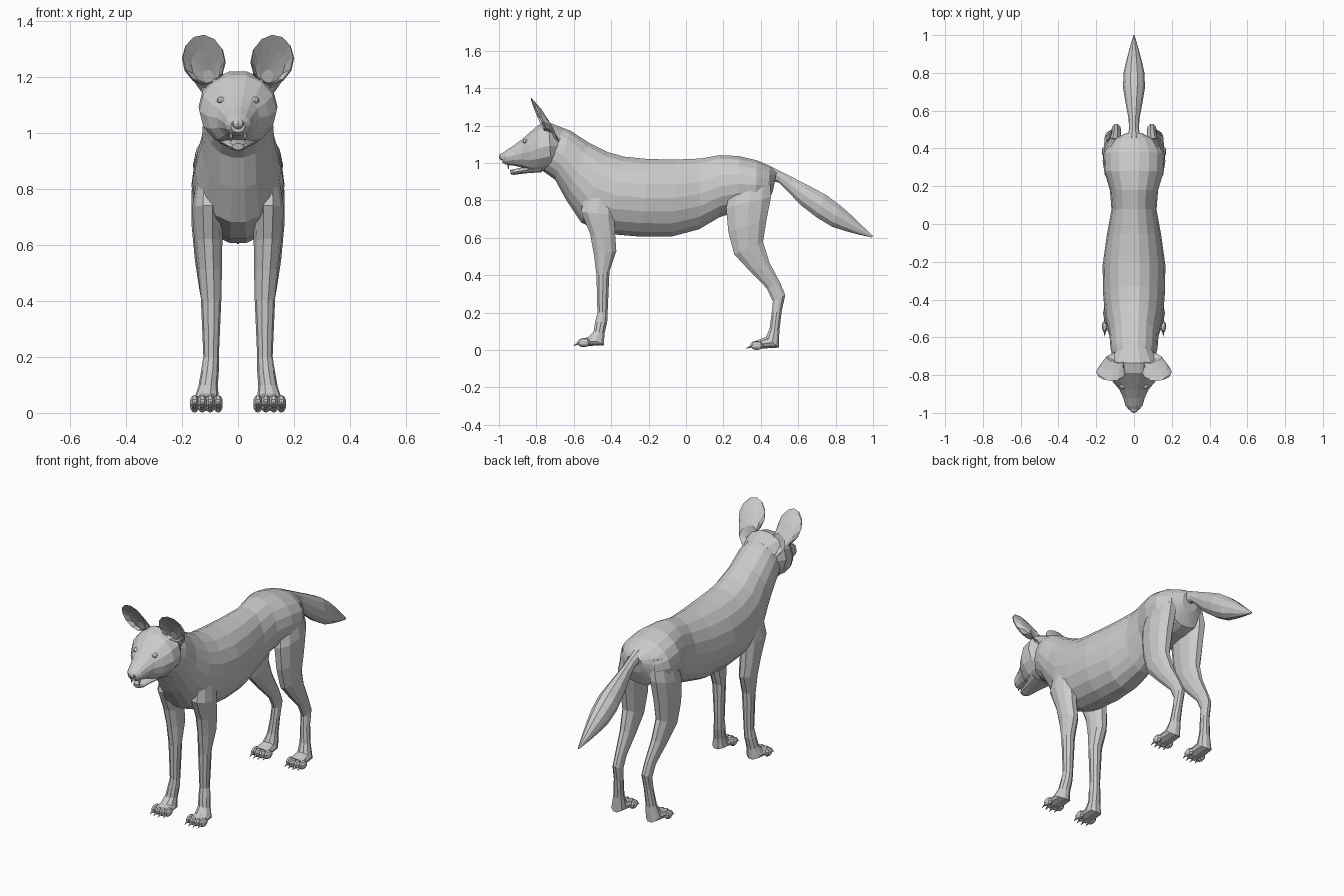
import bpy, bmesh
from math import sin, cos, pi
from mathutils import Vector, Matrix


def finish(name, bm, mirror=False):
    bmesh.ops.recalc_face_normals(bm, faces=bm.faces[:])
    mesh = bpy.data.meshes.new(name)
    bm.to_mesh(mesh)
    bm.free()
    ob = bpy.data.objects.new(name, mesh)
    bpy.context.collection.objects.link(ob)
    if mirror:
        ob.modifiers.new("Mirror", 'MIRROR').use_mirror_merge = False
    return ob


def skin(bm, rings, n):
    # rings: (centre, half axis u, half axis v)
    loops = []
    for c, u, v in rings:
        loops.append([bm.verts.new(c + u * cos(2 * pi * (i + .5) / n) + v * sin(2 * pi * (i + .5) / n))
                      for i in range(n)])
    for a, b in zip(loops, loops[1:]):
        for i in range(n):
            j = (i + 1) % n
            bm.faces.new((a[i], a[j], b[j], b[i]))
    bm.faces.new(loops[0])
    bm.faces.new(loops[-1])


def sections(rows):
    # row: first (y, z), opposite (y, z), half width, optional x offset
    out = []
    for r in rows:
        x = r[5] if len(r) > 5 else 0
        a, b = Vector((x, r[0], r[1])), Vector((x, r[2], r[3]))
        out.append(((a + b) / 2, (a - b) / 2 * 1.01, Vector((r[4] * 1.02, 0, 0))))
    return out


def loft(name, rows, n, mirror=False):
    bm = bmesh.new()
    skin(bm, sections(rows), n)
    return finish(name, bm, mirror)


def ball(bm, loc, size, seg=8, rings=6):
    m = Matrix.Translation(loc) @ Matrix.Diagonal((*size, 1))
    bmesh.ops.create_uvsphere(bm, u_segments=seg, v_segments=rings, radius=1, matrix=m)


# torso and neck
loft("torso", [
    (-.69, 1.20, -.77, .96, .105), (-.62, 1.175, -.70, .91, .122),
    (-.52, 1.11, -.64, .80, .128), (-.42, 1.06, -.56, .68, .15),
    (-.33, 1.035, -.42, .62, .16), (-.20, 1.022, -.24, .605, .163),
    (-.05, 1.02, -.08, .605, .142), (.08, 1.025, .07, .645, .117),
    (.18, 1.043, .18, .71, .125), (.28, 1.038, .28, .74, .155),
    (.38, 1.015, .37, .75, .158), (.45, .985, .43, .77, .12),
    (.485, .955, .465, .85, .05)], 18)

# head and upper muzzle
loft("head", [
    (-.66, 1.19, -.69, .99, .10), (-.735, 1.22, -.72, .965, .138),
    (-.79, 1.205, -.79, .95, .135), (-.835, 1.165, -.84, .955, .108),
    (-.875, 1.13, -.88, .975, .075), (-.92, 1.095, -.92, .985, .056),
    (-.965, 1.066, -.96, .99, .044), (-.988, 1.048, -.98, 1.0, .025)], 14)

# lower jaw
loft("lower_jaw", [
    (-.78, 1.0, -.77, .95, .075), (-.86, .98, -.86, .944, .05),
    (-.92, .968, -.92, .936, .034), (-.942, .962, -.936, .938, .02)], 10)

# nose
bm = bmesh.new()
ball(bm, (0, -.98, 1.033), (.024, .02, .02))
finish("nose", bm)

# eyes
bm = bmesh.new()
ball(bm, (.06, -.858, 1.115), (.016, .016, .013))
finish("eyes", bm, True)

# upper teeth
bm = bmesh.new()
bmesh.ops.create_cone(bm, segments=5, radius1=.002, radius2=.007, depth=.03,
                      matrix=Matrix.Translation((.025, -.95, .982)), cap_ends=True)
finish("fangs", bm, True)

# cupped ears: inner hollow, rim, outer shell, base
bm = bmesh.new()
skin(bm, [(Vector(c), Vector(u), Vector(v)) for c, u, v in (
    ((.105, -.745, 1.20), (.003, -.008, .025), (.02, .0, 0)),
    ((.115, -.765, 1.235), (.015, -.03, .06), (.05, .01, -.008)),
    ((.122, -.795, 1.262), (.018, -.034, .086), (.072, .012, -.015)),
    ((.122, -.785, 1.258), (.018, -.036, .086), (.076, .014, -.015)),
    ((.114, -.75, 1.228), (.012, -.026, .062), (.06, .012, -.01)),
    ((.10, -.715, 1.185), (.0, -.02, .042), (.046, .01, -.01)),
    ((.075, -.70, 1.14), (.0, -.03, .03), (.04, 0, -.01)))], 12)
finish("ears", bm, True)

# front legs
loft("front_legs", [
    (-.53, .88, -.37, .88, .03, .11), (-.565, .74, -.38, .72, .055, .108),
    (-.515, .62, -.375, .60, .049, .106), (-.495, .51, -.37, .53, .043, .101),
    (-.48, .40, -.408, .42, .036, .096), (-.475, .20, -.418, .20, .027, .096),
    (-.487, .15, -.42, .15, .031, .10), (-.495, .10, -.435, .085, .034, .107),
    (-.525, .07, -.437, .025, .044, .112), (-.555, .06, -.545, .02, .05, .113)], 10, True)

# hind legs
loft("hind_legs", [
    (.25, .93, .45, .94, .05, .085), (.21, .76, .46, .82, .06, .105),
    (.222, .63, .435, .70, .056, .108), (.255, .51, .415, .58, .045, .108),
    (.34, .42, .448, .47, .036, .102), (.43, .33, .505, .36, .026, .095),
    (.463, .26, .532, .295, .025, .094), (.457, .20, .513, .21, .025, .097),
    (.446, .115, .50, .10, .03, .105), (.425, .07, .498, .012, .042, .112),
    (.375, .052, .385, .006, .048, .113)], 10, True)

# toes and claws
for name, y, z in (("front_toes", -.555, .015), ("hind_toes", .37, 0)):
    bm = bmesh.new()
    for i in range(4):
        t = i - 1.5
        x, yy = .113 + t * .028, y + abs(t) * .008
        ball(bm, (x, yy, z + .025), (.017, .034, .024), 7, 5)
        m = Matrix.Translation((x, yy - .038, z + .015)) @ Matrix.Rotation(pi / 2 + .35, 4, 'X')
        bmesh.ops.create_cone(bm, segments=5, radius1=.007, radius2=.001, depth=.03,
                              matrix=m, cap_ends=True)
    finish(name, bm, True)

# bushy tail
loft("tail", [
    (.45, .985, .45, .90, .035), (.51, .955, .495, .895, .026),
    (.57, .925, .545, .845, .028), (.65, .885, .61, .775, .042),
    (.745, .835, .70, .705, .057), (.82, .78, .78, .657, .054),
    (.88, .727, .85, .635, .04), (.945, .663, .92, .617, .022),
    (1.0, .61, .995, .602, .004)], 10)
